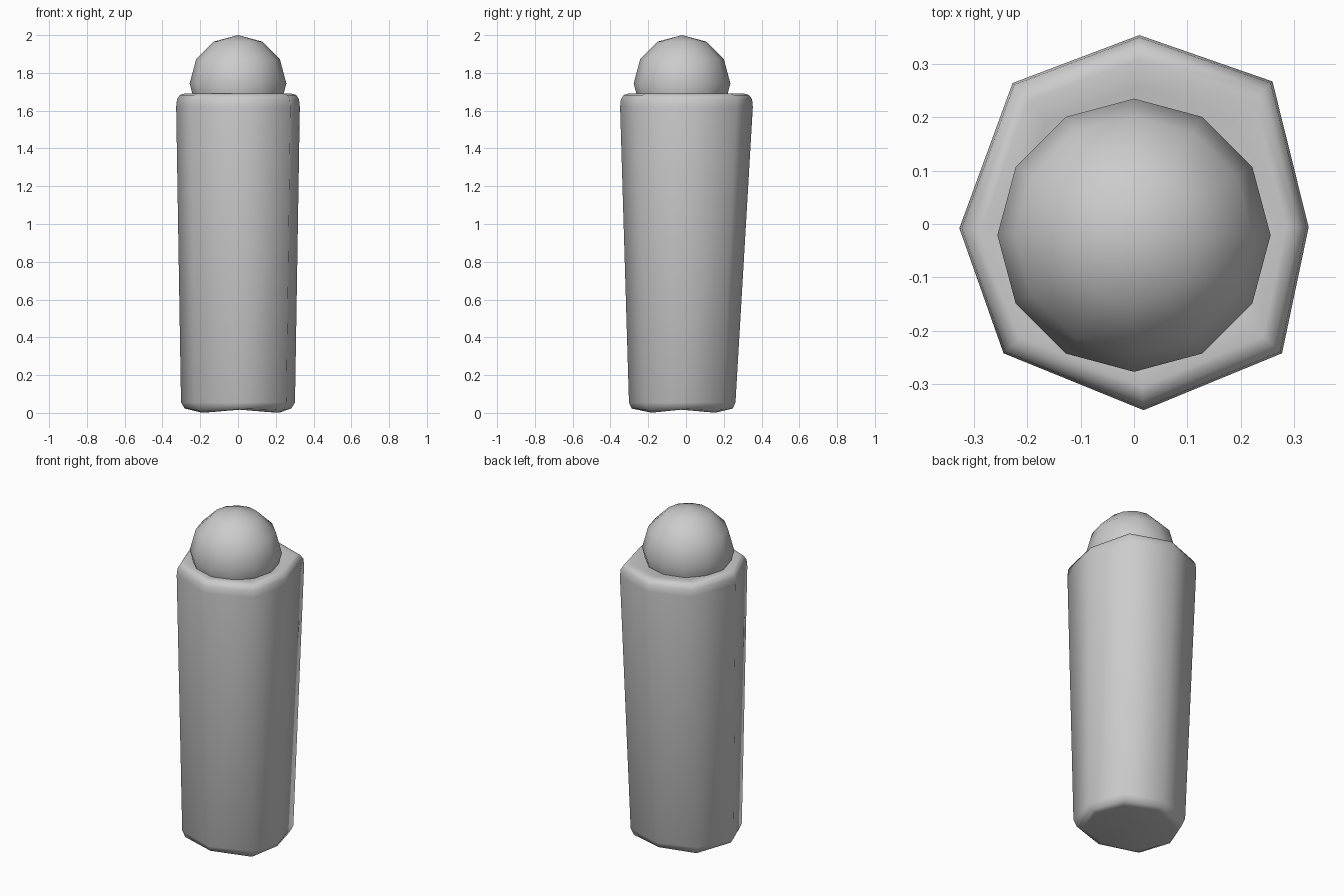
import bpy
import bmesh

if "Cube" in bpy.data.objects:
    bpy.data.objects.remove(bpy.data.objects["Cube"])

# Irregular eight-sided outline of the body at its widest level
OUTLINE = [(0.01, 0.355), (-0.228, 0.265), (-0.328, -0.008), (-0.245, -0.243),
           (0.018, -0.35), (0.278, -0.243), (0.328, -0.006), (0.26, 0.268)]

# Level: height, x scale, y scale, y offset, lift of the mid-side corners
LEVELS = [(0.001, 0.78, 0.66, -0.022, 0.016),
          (0.015, 0.86, 0.76, -0.022, 0.008),
          (0.055, 0.92, 0.80, -0.022, 0.0),
          (1.62, 0.998, 0.997, 0.0, 0.0),
          (1.66, 0.985, 0.985, 0.0, 0.0),
          (1.683, 0.94, 0.94, 0.0, 0.0),
          (1.69, 0.87, 0.87, 0.0, 0.0),
          (1.68, 0.72, 0.72, 0.0, 0.0)]


def finish(bm, name, angle=None):
    bmesh.ops.recalc_face_normals(bm, faces=bm.faces[:])
    for f in bm.faces:
        f.smooth = True
    mesh = bpy.data.meshes.new(name)
    bm.to_mesh(mesh)
    bm.free()
    obj = bpy.data.objects.new(name, mesh)
    bpy.context.collection.objects.link(obj)
    return obj


# Tapered body with rounded rims and slightly hollow ends
bm = bmesh.new()
rings = []
for z, sx, sy, oy, lift in LEVELS:
    rings.append([bm.verts.new((x * sx, y * sy + oy, z + (lift if i % 2 == 0 else 0)))
                  for i, (x, y) in enumerate(OUTLINE)])
n = len(OUTLINE)
for a, b in zip(rings, rings[1:]):
    for i in range(n):
        j = (i + 1) % n
        bm.faces.new((a[i], a[j], b[j], b[i]))
for ring, centre in ((rings[0], (0, -0.022, 0.035)), (rings[-1], (0, 0, 1.67))):
    c = bm.verts.new(centre)
    for i in range(n):
        bm.faces.new((ring[i], ring[(i + 1) % n], c))
finish(bm, "body")

# Round head set into the top of the body
bm = bmesh.new()
bmesh.ops.create_uvsphere(bm, u_segments=12, v_segments=6, radius=0.256)
bmesh.ops.translate(bm, verts=bm.verts[:], vec=(0, -0.021, 1.744))
finish(bm, "head")
